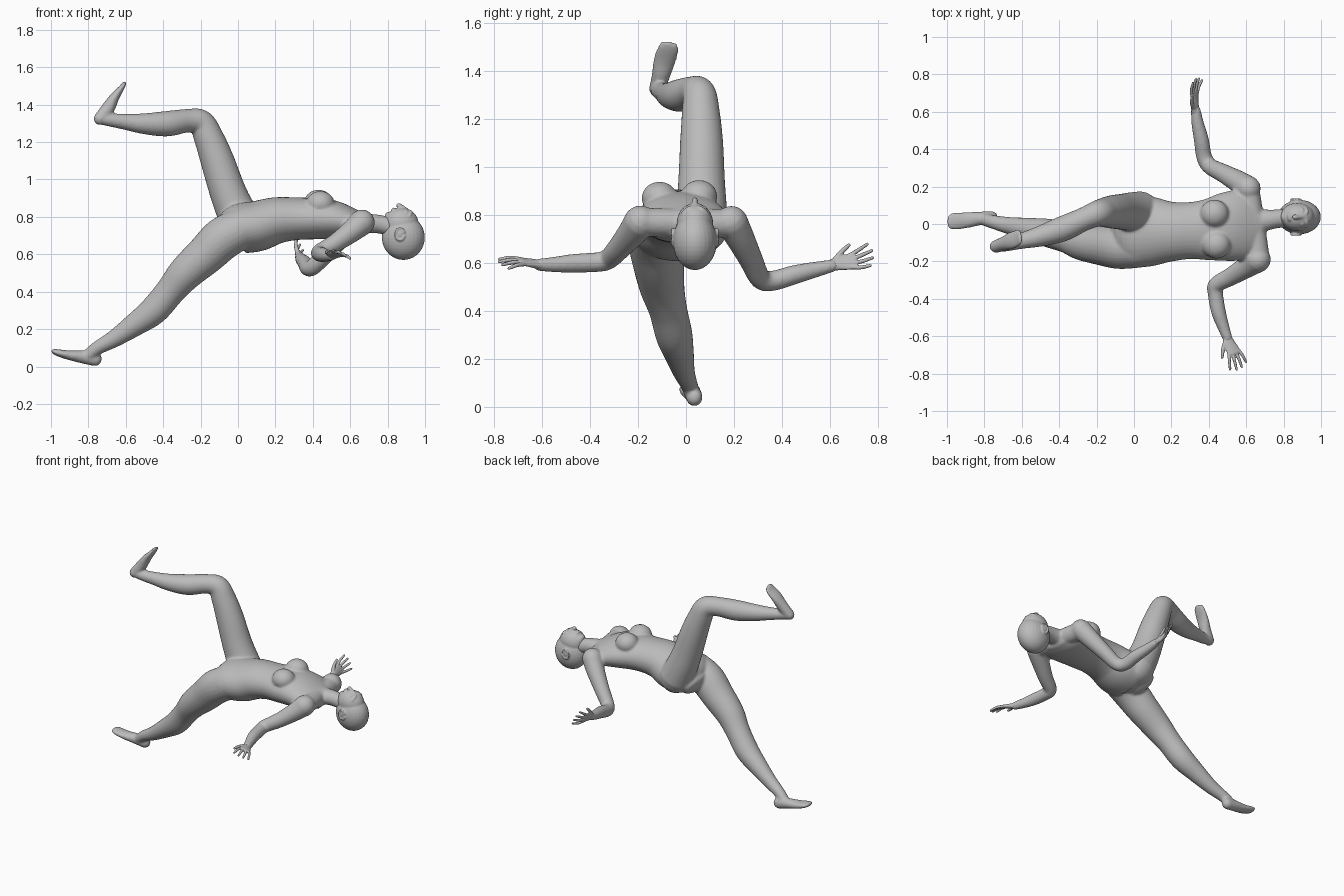
import bpy, bmesh, math
from mathutils import Vector, Matrix

skin = bpy.data.materials.new("plain_grey")
skin.diffuse_color = (0.5, 0.5, 0.5, 1)


def spline(rows, steps=6):
    """Smoothly resample rows of (x, y, z, half width, half height)."""
    rows = [tuple(r) + (r[3],) if len(r) == 4 else tuple(r) for r in rows]
    out = []
    for i in range(len(rows) - 1):
        a, b, c, d = (rows[max(i - 1, 0)], rows[i], rows[i + 1],
                      rows[min(i + 2, len(rows) - 1)])
        for s in range(steps):
            t = s / steps
            out.append([0.5 * (2 * q + (r - p) * t + (2 * p - 5 * q + 4 * r - w) * t * t
                               + (3 * q - p - 3 * r + w) * t ** 3)
                        for p, q, r, w in zip(a, b, c, d)])
    out.append(list(rows[-1]))
    return out


def tube(bm, rows, up=(0, 0, 1), cap=1.0, sides=24):
    """Sweep an ellipse along the rows, with rounded ends."""
    pts = spline(rows)
    pos = [Vector(p[:3]) for p in pts]
    n = len(pts)
    tan = [(pos[min(i + 1, n - 1)] - pos[max(i - 1, 0)]).normalized() for i in range(n)]
    st = [(pos[i], tan[i], pts[i][3], pts[i][4]) for i in range(n)]
    for end, sign in ((0, -1), (n - 1, 1)):
        p, t, w, h = st[end] if sign < 0 else st[-1]
        extra = []
        for a in (25, 50, 70, 84):
            a = math.radians(a)
            c = math.cos(a)
            extra.append((p + t * sign * math.sin(a) * min(w, h) * cap, t, w * c, h * c))
        st = extra[::-1] + st if sign < 0 else st + extra
    rings = []
    for p, t, w, h in st:
        side = t.cross(Vector(up)).normalized()
        top = side.cross(t)
        rings.append([bm.verts.new(p + side * w * math.cos(k * math.tau / sides)
                                   + top * h * math.sin(k * math.tau / sides))
                      for k in range(sides)])
    for r0, r1 in zip(rings, rings[1:]):
        for k in range(sides):
            j = (k + 1) % sides
            bm.faces.new((r0[k], r0[j], r1[j], r1[k]))
    bm.faces.new(rings[0][::-1])
    bm.faces.new(rings[-1])


def ball(bm, centre, radii, tilt=0):
    m = (Matrix.Translation(centre) @ Matrix.Rotation(tilt, 4, 'Y')
         @ Matrix.Diagonal((*radii, 1)))
    bmesh.ops.create_uvsphere(bm, u_segments=28, v_segments=18, radius=1, matrix=m)


def finish(bm, name, voxel, smooth):
    """Fuse the overlapping pieces into one smooth skin."""
    bmesh.ops.recalc_face_normals(bm, faces=bm.faces[:])
    me = bpy.data.meshes.new(name)
    bm.to_mesh(me)
    bm.free()
    me.materials.append(skin)
    ob = bpy.data.objects.new(name, me)
    bpy.context.collection.objects.link(ob)
    bpy.ops.object.select_all(action='DESELECT')
    ob.select_set(True)
    bpy.context.view_layer.objects.active = ob
    r = ob.modifiers.new("fuse", 'REMESH')
    r.mode = 'VOXEL'
    r.voxel_size = voxel
    s = ob.modifiers.new("soften", 'SMOOTH')
    s.factor = 0.5
    s.iterations = smooth
    bpy.ops.object.modifier_apply(modifier="fuse")
    bpy.ops.object.modifier_apply(modifier="soften")
    bpy.ops.object.shade_smooth()


# --- body: torso, limbs and feet ---
bm = bmesh.new()
tube(bm, [(-.06, -.04, .70, .15, .09), (0, -.04, .735, .19, .13), (.1, -.04, .75, .185, .135),
          (.2, -.04, .78, .16, .125), (.3, -.035, .79, .152, .115), (.4, -.03, .79, .165, .11),
          (.5, -.015, .785, .185, .105), (.6, 0, .765, .185, .085), (.66, .01, .758, .13, .065)],
     cap=0.6, sides=36)
for c in ((.44, -.11, .87), (.43, .055, .877)):              # breasts
    ball(bm, c, (.077, .075, .068))
tube(bm, [(.61, .19, .765, .06), (.64, 0, .765, .06), (.665, -.18, .77, .06)])   # shoulder girdle
tube(bm, [(.62, .01, .762, .075, .058), (.74, .025, .763, .052, .05),
          (.84, .035, .74, .05)])                           # neck
# supporting leg and foot
tube(bm, [(.02, -.125, .74, .11), (-.08, -.125, .685, .115), (-.17, -.115, .60, .107),
          (-.28, -.10, .50, .094), (-.36, -.075, .405, .08), (-.45, -.05, .30, .077),
          (-.55, -.03, .225, .063), (-.66, -.01, .15, .047), (-.75, .01, .10, .037),
          (-.80, .025, .06, .034)])
tube(bm, [(-.762, .035, .04, .034, .038), (-.82, .03, .05, .036, .036),
          (-.90, .02, .06, .043, .026), (-.96, .015, .073, .046, .019),
          (-.985, .015, .081, .04, .014)])
# raised leg and foot
tube(bm, [(.03, .06, .75, .115), (-.02, .065, .85, .104), (-.06, .065, .95, .097),
          (-.11, .065, 1.1, .09), (-.155, .062, 1.22, .08), (-.197, .055, 1.303, .07),
          (-.27, .025, 1.314, .063), (-.38, -.025, 1.298, .068), (-.5, -.065, 1.298, .056),
          (-.6, -.09, 1.308, .043), (-.68, -.11, 1.318, .036), (-.72, -.115, 1.325, .034)],
     up=(0, 1, 0))
tube(bm, [(-.738, -.12, 1.325, .034, .034), (-.695, -.105, 1.38, .038, .036),
          (-.66, -.09, 1.44, .046, .026), (-.622, -.075, 1.49, .046, .015),
          (-.609, -.07, 1.512, .038, .011)], up=(-.8, 0, .5))
# arms
tube(bm, [(.61, .19, .77, .068), (.56, .225, .705, .06), (.48, .27, .615, .05),
          (.405, .31, .535, .044), (.375, .36, .525, .042), (.36, .45, .55, .04),
          (.34, .54, .572, .033), (.33, .61, .588, .026)], up=(1, 0, .3))
tube(bm, [(.662, -.19, .77, .07), (.61, -.225, .725, .06), (.52, -.28, .66, .049),
          (.44, -.325, .615, .043), (.435, -.37, .603, .041), (.452, -.47, .598, .039),
          (.478, -.55, .593, .032), (.50, -.61, .592, .026)], up=(1, 0, .3))
finish(bm, "body", 0.008, 5)


# --- hands: palm, four fingers and a thumb ---
def hand(name, wrist, along, across, curl):
    d = Vector(along).normalized()
    w = Vector(across)
    w = (w - d * w.dot(d)).normalized()        # points to the thumb side
    nrm = d.cross(w) * curl

    def at(l, s, u, rw, rh):
        return (*(Vector(wrist) + d * l + w * s + nrm * u), rw, rh)
    b = bmesh.new()
    tube(b, [at(-.015, 0, 0, .024, .022), at(.03, .002, 0, .031, .017),
             at(.07, 0, 0, .037, .013), at(.09, 0, 0, .035, .011)], up=nrm, sides=20)
    for i, length in enumerate((.07, .083, .079, .062)):
        s = .027 - .018 * i
        fan = s * 1.5
        tube(b, [at(.075, s, 0, .0095, .0095), at(.09 + length * .4, fan, .006, .009, .009),
                 at(.09 + length, fan * 1.25, .024, .007, .007)], up=nrm, sides=10)
    tube(b, [at(.015, .02, 0, .013, .013), at(.05, .048, .008, .011, .011),
             at(.085, .066, .02, .008, .008)], up=nrm, sides=10)
    finish(b, name, 0.004, 2)


hand("left_hand", (.328, .61, .59), (-.06, .95, .2), (-.45, -.1, .85), 1)
hand("right_hand", (.50, -.61, .592), (.38, -.85, .16), (-.8, -.2, .3), 1)

# --- head ---
bm = bmesh.new()
Y = .037
ball(bm, (.884, Y, .69), (.115, .092, .12))                  # skull
ball(bm, (.873, Y, .765), (.092, .076, .084))                # face
ball(bm, (.825, Y, .785), (.042, .05, .046))                 # jaw
ball(bm, (.803, Y, .806), (.018, .024, .02))                 # chin
ball(bm, (.833, Y, .838), (.013, .024, .012))                # lips
tube(bm, [(.905, Y, .836, .009), (.88, Y, .852, .011), (.86, Y, .86, .014)], sides=12)   # nose
for s in (-1, 1):
    ball(bm, (.9, Y + s * .031, .828), (.011, .018, .011))   # eyelids
    tube(bm, [(.917, Y + s * .012, .831, .008), (.925, Y + s * .03, .826, .008),
              (.918, Y + s * .052, .806, .007)], sides=12)   # brow ridge
    y = Y + s * .094                                         # ears
    ball(bm, (.868, y - s * .006, .71), (.02, .012, .026))
    rim = [(.866 + .024 * math.cos(a), y, .708 + .031 * math.sin(a), .0065)
           for a in [math.radians(20 + 40 * k) for k in range(9)]]
    tube(bm, rim, up=(0, 1, 0), sides=10)
finish(bm, "head", 0.005, 3)
